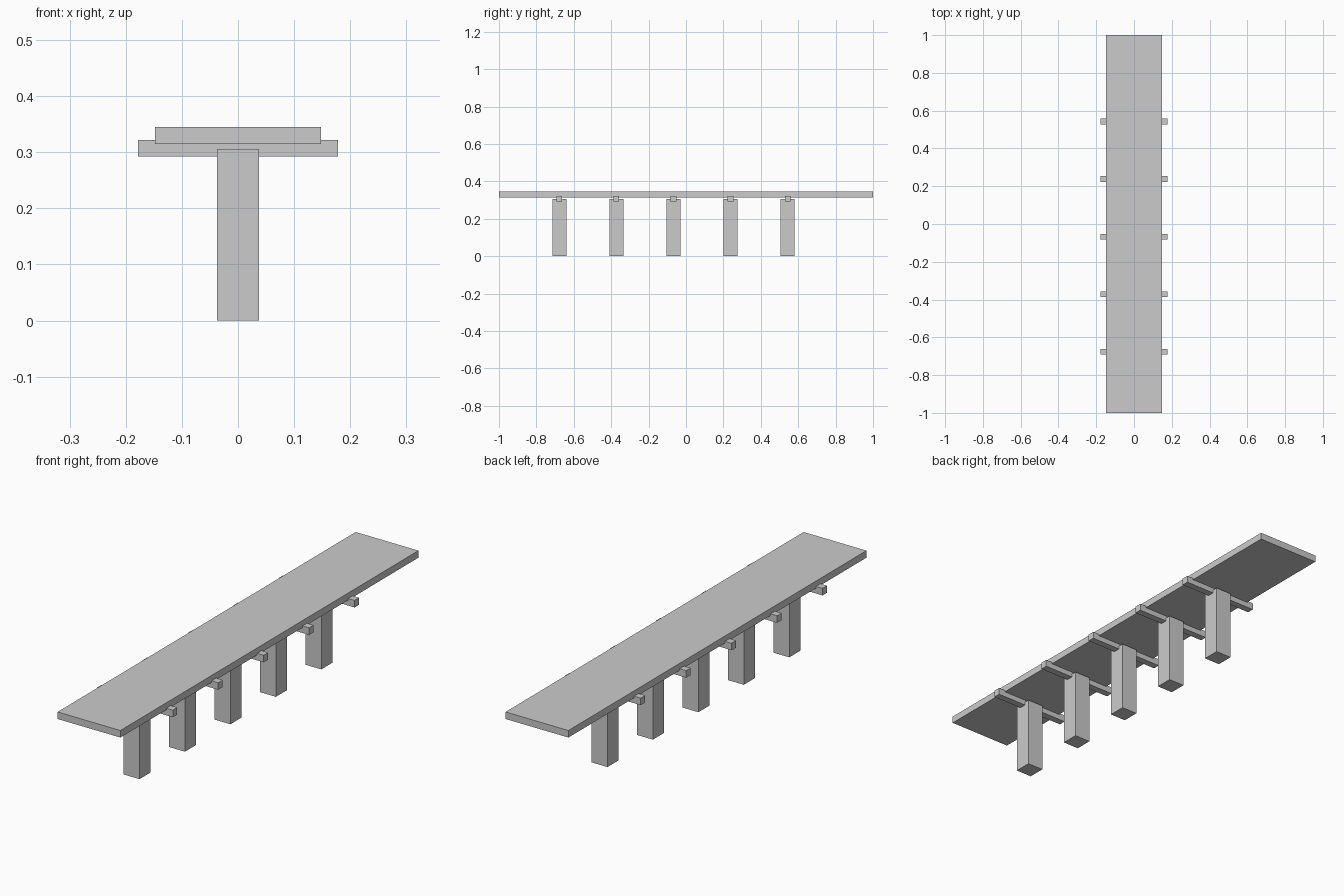
import bpy

if "Cube" in bpy.data.objects:
    bpy.data.objects.remove(bpy.data.objects["Cube"])


def box(name, x, y, z):
    """Add a box from its (min, max) extents on each axis."""
    bpy.ops.mesh.primitive_cube_add(size=1, location=[(a + b) / 2 for a, b in (x, y, z)])
    ob = bpy.context.object
    ob.name = name
    ob.scale = [b - a for a, b in (x, y, z)]
    bpy.ops.object.transform_apply(location=False, rotation=False, scale=True)
    return ob


# Long walkway deck
box("deck", (-0.1475, 0.1475), (-1, 1), (0.315, 0.345))

# Evenly spaced square posts, each with a cross beam under the deck
for i in range(5):
    y = -0.677 + 0.305 * i
    box(f"post_{i + 1}", (-0.0375, 0.0375), (y - 0.0375, y + 0.0375), (0, 0.306))
    box(f"cross_beam_{i + 1}", (-0.178, 0.178), (y - 0.015, y + 0.015), (0.292, 0.322))
